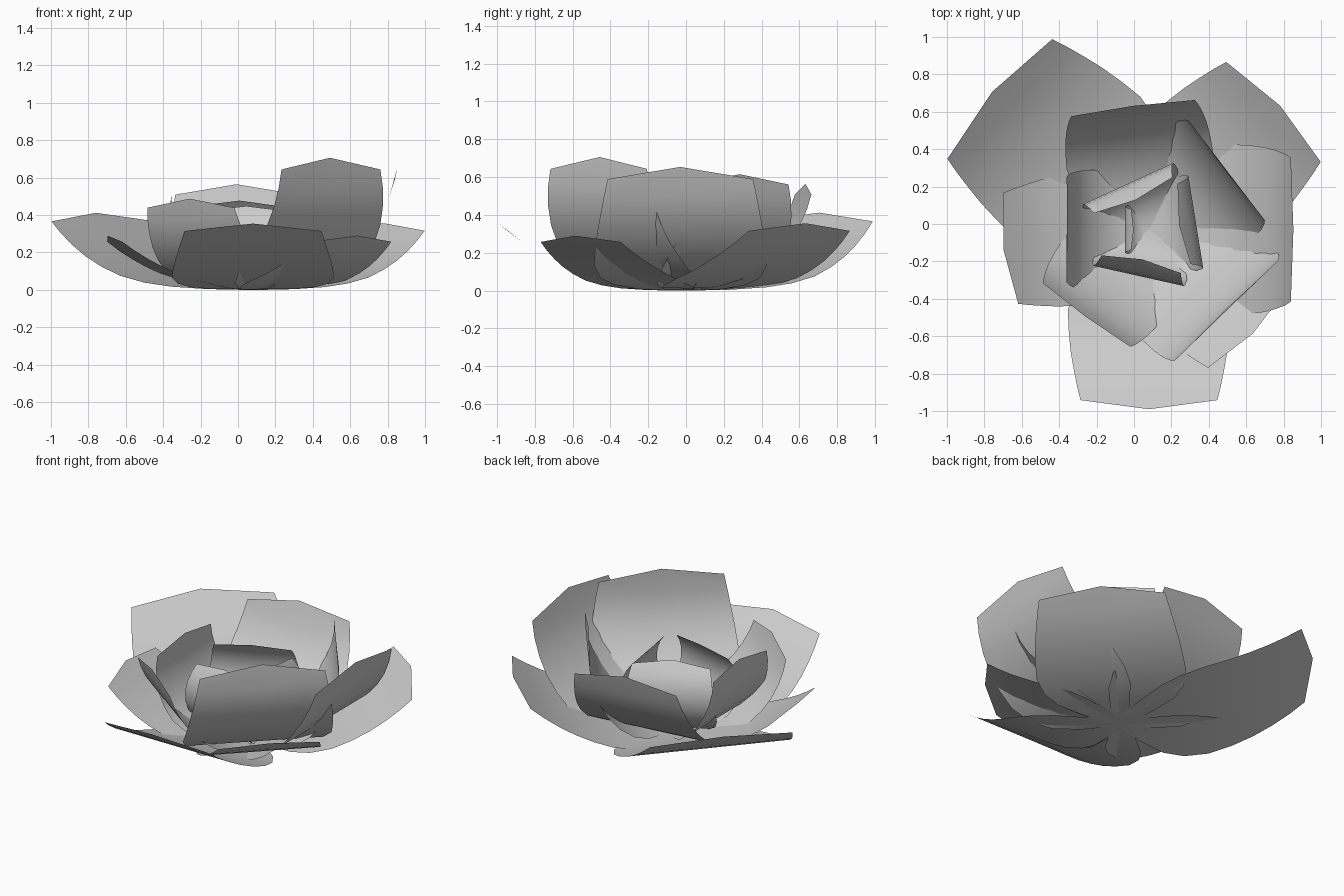
import bpy, math

if "Cube" in bpy.data.objects:
    bpy.data.objects.remove(bpy.data.objects["Cube"])

CENTRE = (0.08, -0.03)
# half width along the petal: (fraction of length, half width / length)
OUTLINE = [(0, .06), (.1, .2), (.2, .32), (.3, .385), (.42, .415),
           (.54, .41), (.65, .40), (.75, .385), (.85, .368), (.94, .35)]


def petal(name, heading, length, bend):
    """Flat petal outline with a blunt point, rolled along a circular arc."""
    a, b = math.radians(heading), math.radians(bend)
    R = length / b
    n = (math.cos(a), math.sin(a))
    t = (-n[1], n[0])

    def place(s, w):
        ang = s * b
        r, z = R * math.sin(ang), R * (1 - math.cos(ang))
        return (CENTRE[0] + n[0] * r + t[0] * w,
                CENTRE[1] + n[1] * r + t[1] * w, z)

    verts, faces = [], []
    for s, w in OUTLINE:
        mid = s if s < .94 else 1.0
        verts += [place(s, -w * length), place(mid, 0), place(s, w * length)]
    for i in range(len(OUTLINE) - 1):
        for j in (0, 1):
            k = 3 * i + j
            faces.append((k, k + 1, k + 4, k + 3))
    me = bpy.data.meshes.new(name)
    me.from_pydata(verts, [], faces)
    me.update()
    me.polygons.foreach_set("use_smooth", [True] * len(faces))
    ob = bpy.data.objects.new(name, me)
    bpy.context.collection.objects.link(ob)


# rings: name, bend angle, (heading, length) of each petal
RINGS = [
    ("outer_petal", 40.5, [(138.8, 1.215), (43.4, 1.05), (-90, 1.045),
                           (187.7, .855), (-45, .855)]),
    ("middle_petal", 80.5, [(0, 1.1), (97.5, .95), (-126, .82)]),
    ("inner_petal", 100, [(-46, 1.05), (37.4, .915), (180, .77)]),
    ("heart_petal", 140, [(114.5, .66), (9.2, .62), (-102.6, .62), (180, .31)]),
]
for name, bend, petals in RINGS:
    for i, (heading, length) in enumerate(petals):
        petal(f"{name}_{i + 1}", heading, length, bend)
